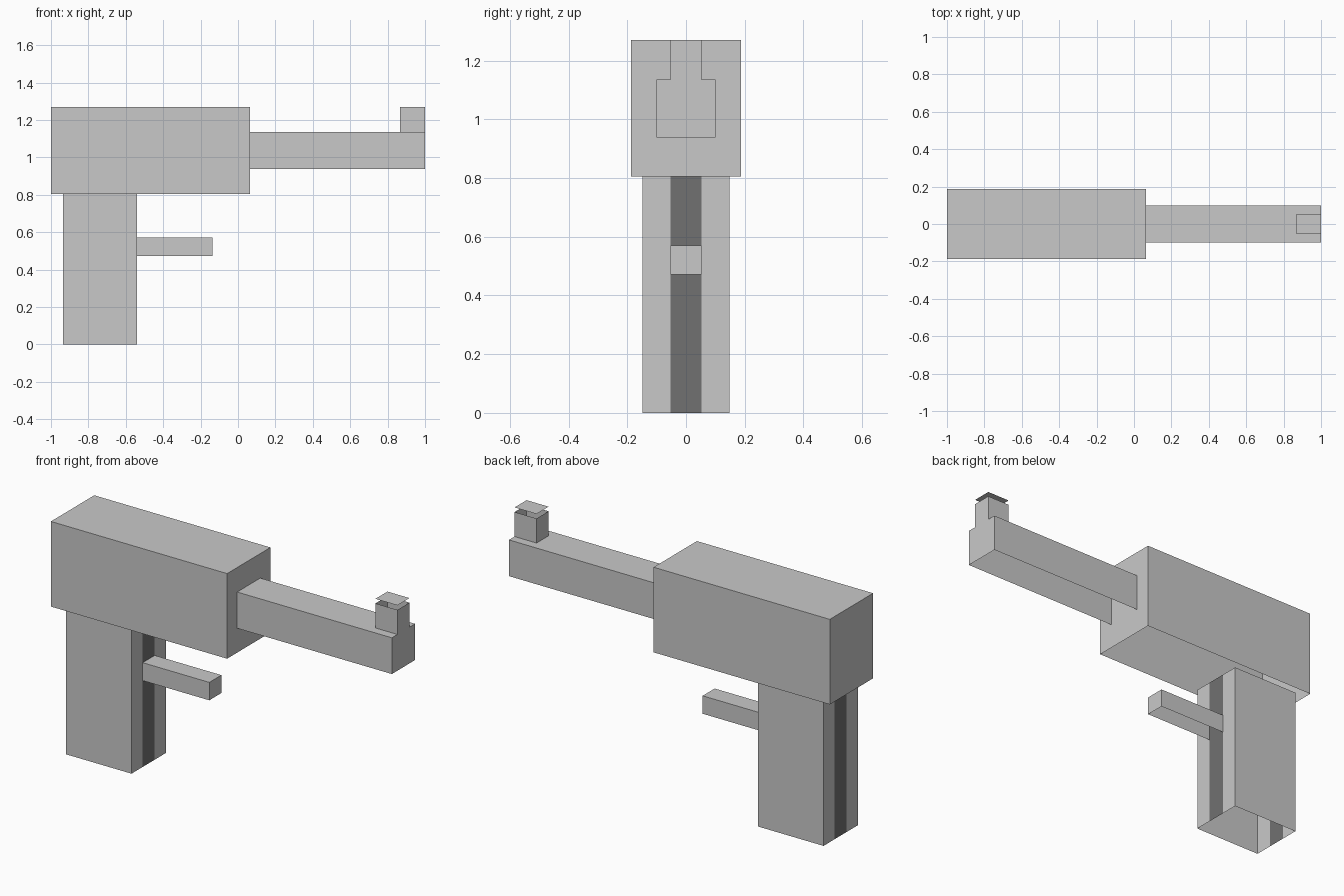
import bpy, bmesh
from mathutils import Vector, Matrix

if "Cube" in bpy.data.objects:
    bpy.data.objects.remove(bpy.data.objects["Cube"])


def material(name, v):
    m = bpy.data.materials.new(name)
    m.diffuse_color = (v, v, v, 1)
    m.use_nodes = True
    m.node_tree.nodes["Principled BSDF"].inputs["Base Color"].default_value = m.diffuse_color
    return m


GREY = material("light_grey", 0.584)
DARK = material("dark_grey", 0.165)


def shell(name, x, y, z, open_sides, stripe=None):
    """Thin-walled box between the given limits, with some sides left open.
    stripe: half width of a dark band down the two x-facing walls."""
    bm = bmesh.new()
    bmesh.ops.create_cube(bm, size=1)
    lo, hi = Vector((x[0], y[0], z[0])), Vector((x[1], y[1], z[1]))
    size = hi - lo
    bm.transform(Matrix.Translation((lo + hi) / 2) @ Matrix.Diagonal((*size, 1)))
    bm.normal_update()
    gone = [f for f in bm.faces
            if any(f.normal.dot(Vector(d)) > 0.9 for d in open_sides)]
    bmesh.ops.delete(bm, geom=gone, context='FACES')
    if stripe:
        for cut in (-stripe, stripe):
            walls = [f for f in bm.faces if abs(f.normal.x) > 0.9]
            geom = walls + list({e for f in walls for e in f.edges})
            geom += list({v for f in walls for v in f.verts})
            bmesh.ops.bisect_plane(bm, geom=geom, plane_co=(0, cut, 0),
                                   plane_no=(0, 1, 0))
        bm.normal_update()
        for f in bm.faces:
            if abs(f.normal.x) > 0.9 and abs(f.calc_center_median().y) < stripe:
                f.material_index = 1
    me = bpy.data.meshes.new(name)
    bm.to_mesh(me)
    bm.free()
    me.materials.append(GREY)
    if stripe:
        me.materials.append(DARK)
    ob = bpy.data.objects.new(name, me)
    bpy.context.collection.objects.link(ob)
    return ob


UP, DOWN, BACK = (0, 0, 1), (0, 0, -1), (-1, 0, 0)
SIDES = [(1, 0, 0), BACK, (0, 1, 0), (0, -1, 0)]

# main body, open underneath
shell("body", (-1, 0.065), (-0.187, 0.187), (0.805, 1.27), [DOWN])
# grip with dark stripes front and back, open at both ends
shell("grip", (-0.935, -0.54), (-0.148, 0.148), (0, 0.805), [UP, DOWN], stripe=0.052)
# barrel and trigger, open underneath and where they meet the rest
shell("barrel", (0.065, 1), (-0.1, 0.1), (0.938, 1.136), [DOWN, BACK])
shell("trigger", (-0.54, -0.137), (-0.052, 0.052), (0.472, 0.57), [DOWN, BACK])
# sight: open tube with a thin plate floating just above it
shell("sight", (0.867, 1), (-0.052, 0.052), (1.136, 1.27), [UP, DOWN])
shell("sight_plate", (0.867, 1), (-0.052, 0.052), (1.27, 1.295), SIDES + [DOWN])
